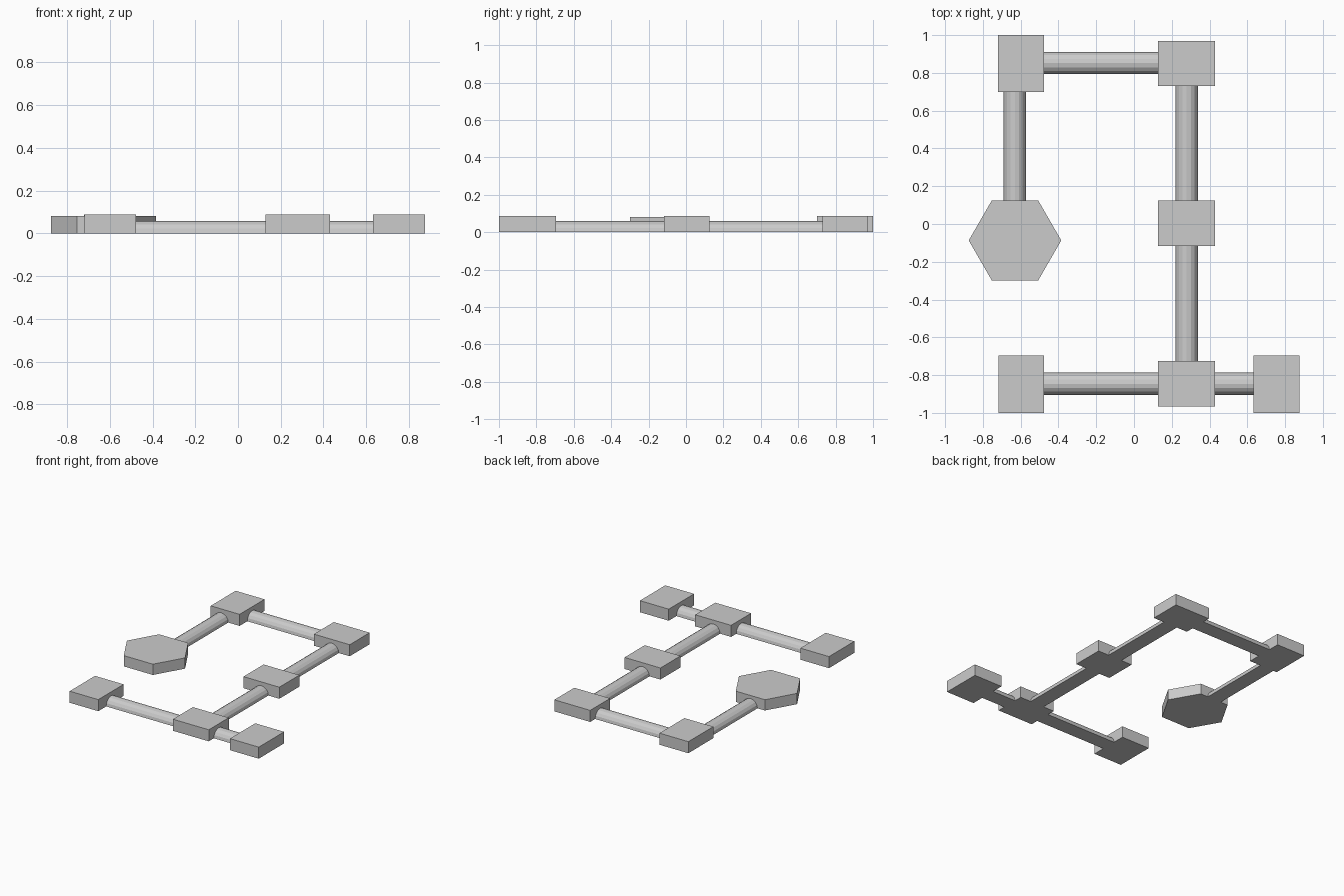
import bpy, bmesh
from math import sin, cos, pi
from mathutils import Vector

if "Cube" in bpy.data.objects:
    bpy.data.objects.remove(bpy.data.objects["Cube"])


def grey(name, v):
    m = bpy.data.materials.new(name)
    m.diffuse_color = (v, v, v, 1)
    m.use_nodes = True
    m.node_tree.nodes["Principled BSDF"].inputs["Base Color"].default_value = m.diffuse_color
    return m


LIGHT, DARK = grey("light_grey", 0.8), grey("dark_grey", 0.55)


def finish(bm, name):
    bmesh.ops.recalc_face_normals(bm, faces=bm.faces[:])
    me = bpy.data.meshes.new(name)
    bm.to_mesh(me)
    bm.free()
    me.materials.append(DARK)
    me.materials.append(LIGHT)
    ob = bpy.data.objects.new(name, me)
    bpy.context.collection.objects.link(ob)
    return ob


def skin(bm, loops, paint):
    """Bridge closed loops of points, cap both ends; paint(row, side) picks the shade."""
    rings = [[bm.verts.new(p) for p in loop] for loop in loops]
    n = len(rings[0])
    for r, (a, b) in enumerate(zip(rings, rings[1:])):
        for k in range(n):
            f = bm.faces.new((a[k], a[(k + 1) % n], b[(k + 1) % n], b[k]))
            f.material_index = paint(r, k)
    bm.faces.new(rings[0])
    bm.faces.new(rings[-1]).material_index = paint(len(rings) - 1, 0)


def room(name, x0, x1, y0, y1, h=0.088, tile=0.05):
    nx, ny = round((x1 - x0) / tile), round((y1 - y0) / tile)
    bm = bmesh.new()
    # chequered top
    grid = [[bm.verts.new((x0 + (x1 - x0) * i / nx, y0 + (y1 - y0) * j / ny, h))
             for j in range(ny + 1)] for i in range(nx + 1)]
    for i in range(nx):
        for j in range(ny):
            f = bm.faces.new((grid[i][j], grid[i + 1][j], grid[i + 1][j + 1], grid[i][j + 1]))
            f.material_index = (i + j) % 2
    # walls and underside
    rim = [e for e in bm.edges if e.is_boundary]
    ext = bmesh.ops.extrude_edge_only(bm, edges=rim)["geom"]
    for v in ext:
        if isinstance(v, bmesh.types.BMVert):
            v.co.z = 0
    for f in bm.faces:
        if f.calc_center_median().z < h - 0.001:
            f.material_index = 0
    low = [e for e in bm.edges if all(v.co.z < 0.001 for v in e.verts)]
    bmesh.ops.contextual_create(bm, geom=low)
    finish(bm, name)


def tunnel(name, start, end, r=0.059):
    """Half-round passage with dashed stripes along its upper facets."""
    a, b = Vector((*start, 0)), Vector((*end, 0))
    length = (b - a).length
    along = (b - a) / length
    side = Vector((-along.y, along.x, 0))
    stops, t = [0.0], 0.035
    while t < length - 0.001:
        stops.append(t)
        t += 0.06 if len(stops) % 2 == 0 else 0.035
    stops.append(length)
    loops = [[a + along * s + side * r * cos(pi * k / 8) + Vector((0, 0, r * sin(pi * k / 8)))
              for k in range(9)] for s in stops]
    bm = bmesh.new()
    skin(bm, loops, lambda row, k: int(row % 2 == 1 and k in (2, 5)))
    finish(bm, name)


def hex_room(name, cx, cy, r, h, bands=7):
    def ring(rad, z):
        return [(cx + rad * cos(pi * k / 3), cy + rad * sin(pi * k / 3), z) for k in range(6)]
    loops = [ring(r, 0)] + [ring(r * (bands - i) / bands, h) for i in range(bands)]
    bm = bmesh.new()
    skin(bm, loops, lambda row, k: row % 2)
    finish(bm, name)


# Rooms
room("north_west_room", -0.72, -0.477, 0.70, 1.0)
room("north_room", 0.128, 0.43, 0.73, 0.97)
room("middle_room", 0.128, 0.43, -0.117, 0.125)
room("south_room", 0.128, 0.43, -0.966, -0.725)
room("south_west_room", -0.718, -0.477, -1.0, -0.695)
room("south_east_room", 0.632, 0.875, -1.0, -0.695)
hex_room("hexagonal_room", -0.63, -0.087, 0.245, 0.082)

# Passages
tunnel("north_passage", (-0.477, 0.852), (0.128, 0.852))
tunnel("upper_passage", (0.279, 0.73), (0.279, 0.125))
tunnel("lower_passage", (0.279, -0.117), (0.279, -0.725))
tunnel("south_west_passage", (-0.477, -0.846), (0.128, -0.846))
tunnel("south_east_passage", (0.43, -0.846), (0.632, -0.846))
tunnel("west_passage", (-0.631, 0.70), (-0.631, 0.125))
